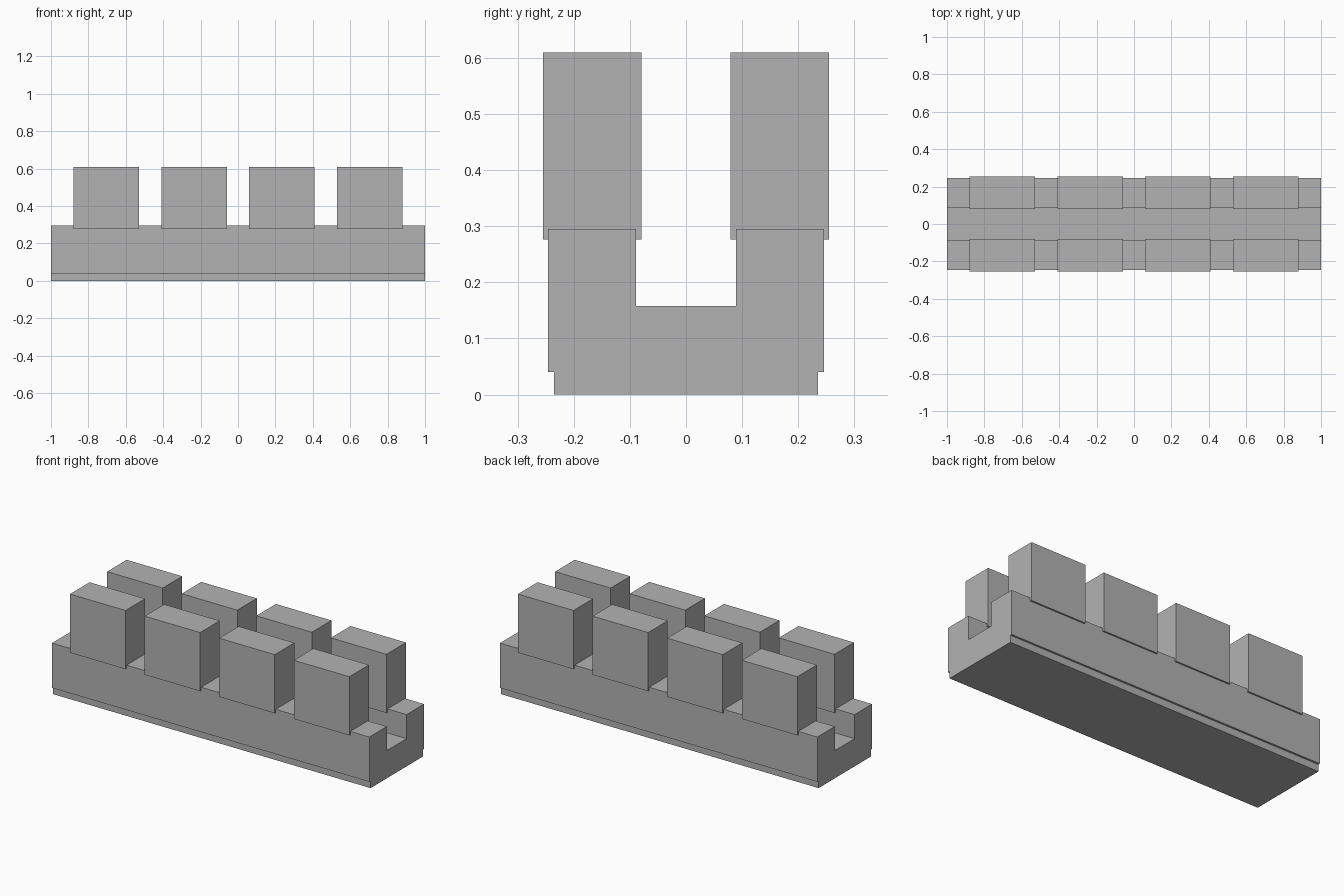
import bpy
import bmesh

cube = bpy.data.objects.get("Cube")
if cube:
    bpy.data.objects.remove(cube, do_unlink=True)

stone = bpy.data.materials.new("grey stone")
stone.use_nodes = True
GREY = (0.45, 0.45, 0.45, 1.0)
stone.diffuse_color = GREY
stone.node_tree.nodes["Principled BSDF"].inputs["Base Color"].default_value = GREY


def extrude_x(name, profile, x0, x1):
    """Extrude a closed (y, z) outline from x0 to x1."""
    bm = bmesh.new()
    face = bm.faces.new([bm.verts.new((x0, y, z)) for y, z in profile])
    result = bmesh.ops.extrude_face_region(bm, geom=[face])
    moved = [v for v in result["geom"] if isinstance(v, bmesh.types.BMVert)]
    bmesh.ops.translate(bm, verts=moved, vec=(x1 - x0, 0, 0))
    bmesh.ops.recalc_face_normals(bm, faces=bm.faces)
    mesh = bpy.data.meshes.new(name)
    bm.to_mesh(mesh)
    bm.free()
    mesh.materials.append(stone)
    obj = bpy.data.objects.new(name, mesh)
    bpy.context.collection.objects.link(obj)
    return obj


# Wall body: stepped foot, two parapets and the walkway channel between them
half = [(0.235, 0.0), (0.235, 0.04), (0.246, 0.04), (0.246, 0.295),
        (0.089, 0.295), (0.089, 0.158)]
extrude_x("wall_body", half + [(-y, z) for y, z in reversed(half)], -1.0, 1.0)

# Battlement blocks: four along each parapet, slightly wider than it
Y_IN, Y_OUT, Z_LOW, Z_TOP = 0.079, 0.255, 0.276, 0.61
WIDTH, SPACING = 0.35, 0.47
for side, label in ((-1, "front"), (1, "back")):
    for i in range(4):
        x = (i - 1.5) * SPACING
        outline = [(side * Y_IN, Z_LOW), (side * Y_OUT, Z_LOW),
                   (side * Y_OUT, Z_TOP), (side * Y_IN, Z_TOP)]
        extrude_x(f"battlement_{label}_{i + 1}", outline,
                  x - WIDTH / 2, x + WIDTH / 2)
